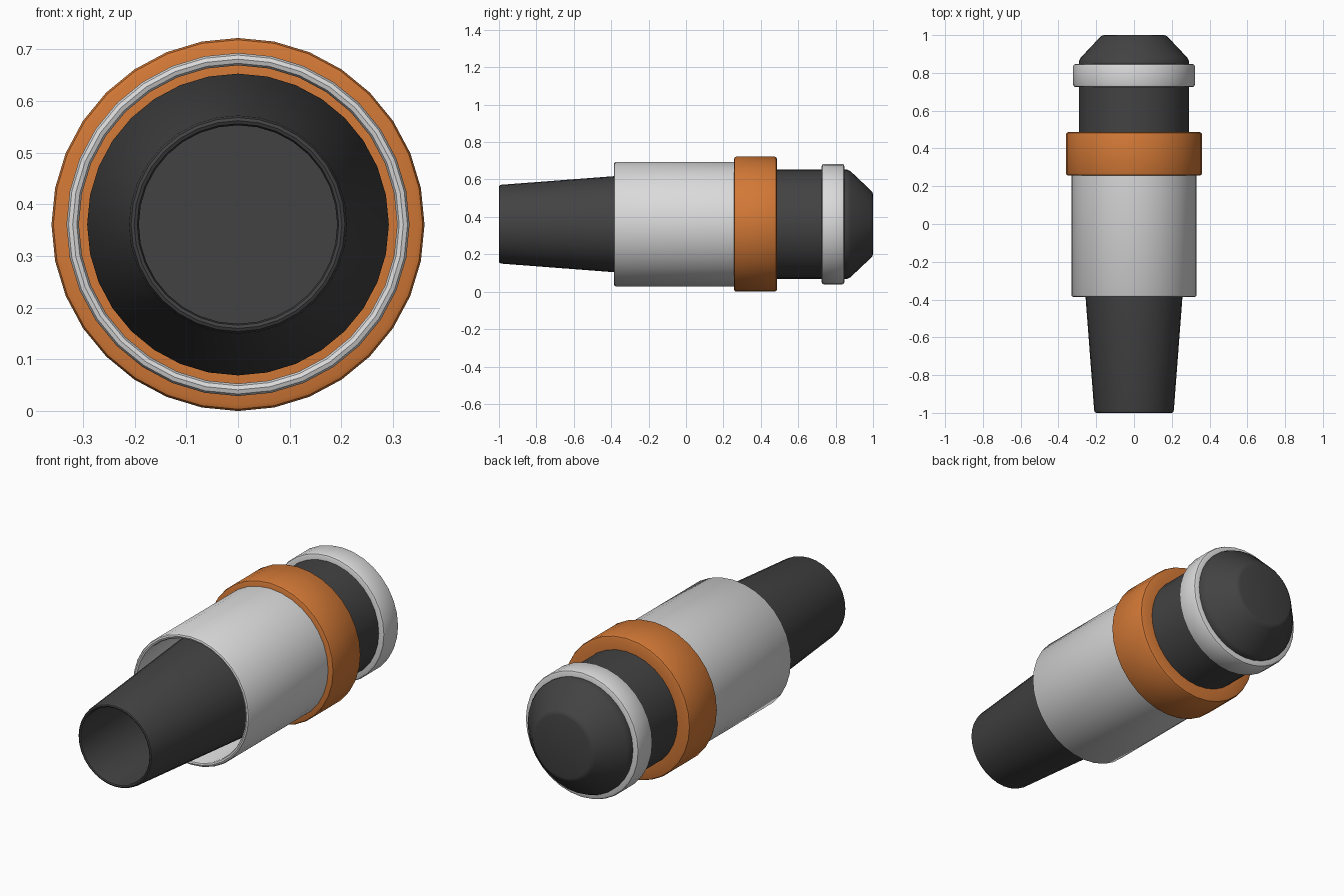
import bpy, bmesh, math
from mathutils import Matrix, Vector

if "Cube" in bpy.data.objects:
    bpy.data.objects.remove(bpy.data.objects["Cube"], do_unlink=True)

AXIS_Z = 0.361
SIDES = 32


def material(name, rgb):
    m = bpy.data.materials.new(name)
    m.use_nodes = True
    m.diffuse_color = (*rgb, 1)
    node = next(n for n in m.node_tree.nodes if n.type == 'BSDF_PRINCIPLED')
    node.inputs["Base Color"].default_value = (*rgb, 1)
    return m


dark = material("dark grey rubber", (0.055, 0.055, 0.055))
pale = material("pale grey metal", (0.70, 0.70, 0.70))
orange = material("orange plastic", (0.65, 0.19, 0.037))


def lathe(name, profile, mat, closed=True):
    """Spin a (y, radius) profile around the long axis."""
    bm = bmesh.new()
    verts = [bm.verts.new((0, y, r)) for y, r in profile]
    for a, b in zip(verts, verts[1:]):
        bm.edges.new((a, b))
    if closed:
        bm.edges.new((verts[-1], verts[0]))
    bmesh.ops.spin(bm, geom=bm.verts[:] + bm.edges[:], cent=(0, 0, 0),
                   axis=(0, 1, 0), angle=math.tau, steps=SIDES)
    bmesh.ops.remove_doubles(bm, verts=bm.verts[:], dist=0.0004)
    bmesh.ops.recalc_face_normals(bm, faces=bm.faces[:])
    mesh = bpy.data.meshes.new(name)
    bm.to_mesh(mesh)
    bm.free()
    mesh.materials.append(mat)
    obj = bpy.data.objects.new(name, mesh)
    bpy.context.collection.objects.link(obj)
    obj.location.z = AXIS_Z
    bpy.ops.object.select_all(action='DESELECT')
    obj.select_set(True)
    bpy.context.view_layer.objects.active = obj
    bpy.ops.object.shade_smooth_by_angle(angle=math.radians(35))
    return obj


def band(name, y0, y1, inner, outer, bevel, mat):
    """Ring with softened outer edges."""
    return lathe(name, [
        (y0, inner), (y0, outer - bevel), (y0 + bevel * 0.3, outer - bevel * 0.3),
        (y0 + bevel, outer), (y1 - bevel, outer),
        (y1 - bevel * 0.3, outer - bevel * 0.3), (y1, outer - bevel), (y1, inner)], mat)


# Hollow tapered nozzle, widening inside the sleeve and joining the core
lathe("tapered_nozzle", [
    (0.12, 0), (0.12, 0.275), (-0.985, 0.192), (-0.997, 0.195), (-1, 0.201),
    (-0.997, 0.207), (-0.985, 0.211), (0.08, 0.292), (0.2, 0.292)], dark, closed=False)

# Solid core with a chamfered rear cap
lathe("core_and_rear_cap", [
    (0.2, 0), (0.2, 0.292), (0.84, 0.292), (0.862, 0.292), (0.88, 0.283),
    (0.989, 0.18), (0.997, 0.17), (1, 0.158), (1, 0)], dark, closed=False)

# Open-fronted outer sleeve with a rounded rim
lathe("outer_sleeve", [
    (0.27, 0.308), (-0.376, 0.308), (-0.383, 0.312), (-0.386, 0.32),
    (-0.383, 0.328), (-0.376, 0.332), (0.27, 0.332)], pale)

band("collar", 0.257, 0.486, 0.285, 0.361, 0.012, orange)
band("rear_ring", 0.725, 0.847, 0.28, 0.322, 0.012, pale)
